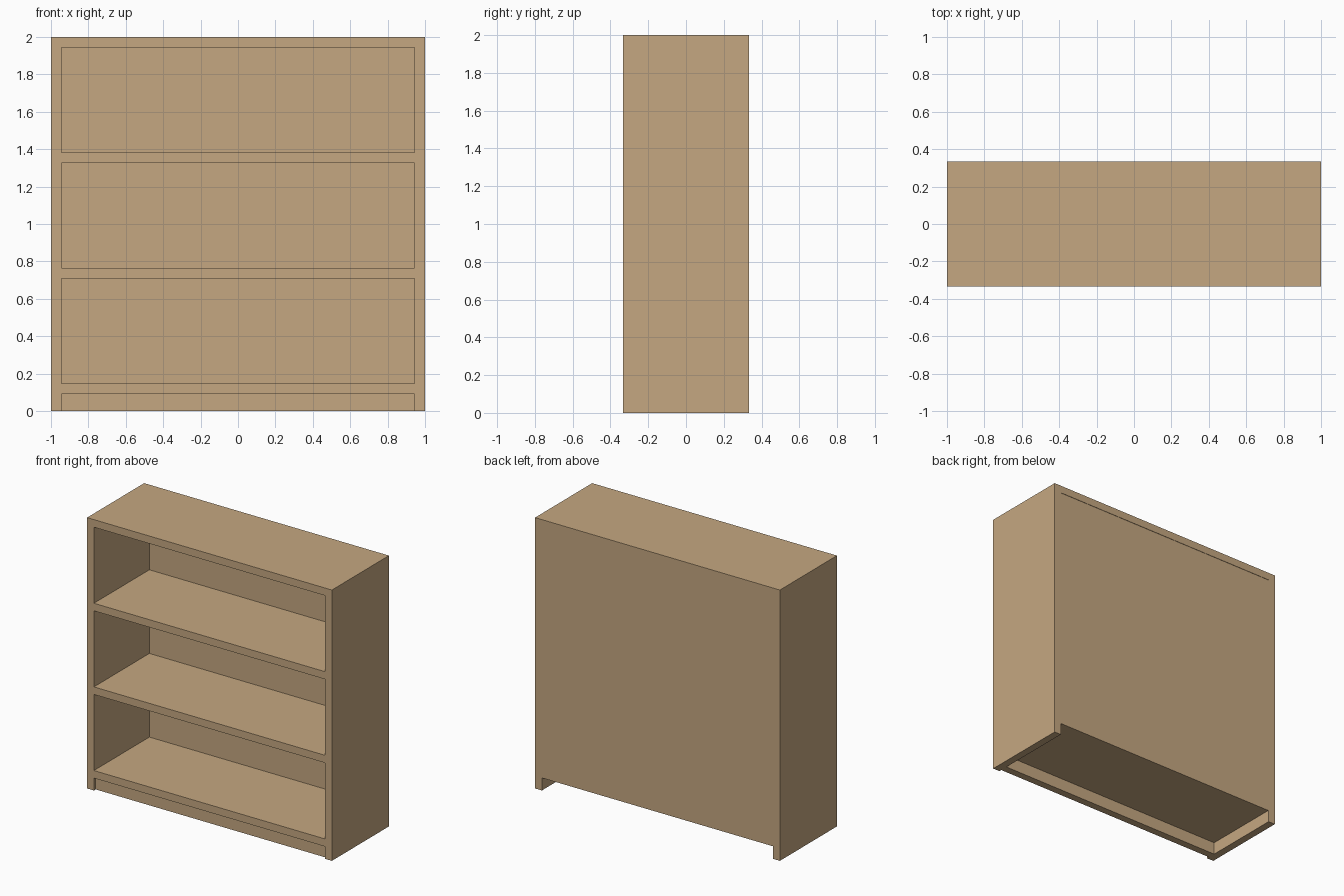
import bpy

if "Cube" in bpy.data.objects:
    bpy.data.objects.remove(bpy.data.objects["Cube"])

W, D, H = 1.0, 0.333, 2.0   # half width, half depth, height
T = 0.056                   # board thickness
INNER = W - T               # inner face of the side panels

wood = bpy.data.materials.new("wood")
wood.diffuse_color = (0.56, 0.39, 0.22, 1)
wood.use_nodes = True
wood.node_tree.nodes["Principled BSDF"].inputs["Base Color"].default_value = wood.diffuse_color


def board(name, x, y, z):
    """Box spanning the given (min, max) ranges."""
    bpy.ops.mesh.primitive_cube_add(size=1)
    ob = bpy.context.object
    ob.name = name
    for v in ob.data.vertices:
        v.co = [lo + (c + 0.5) * (hi - lo) for c, (lo, hi) in zip(v.co, (x, y, z))]
    ob.data.materials.append(wood)
    return ob


# Side panels
board("left_side", (-W, -INNER), (-D, D), (0, H))
board("right_side", (INNER, W), (-D, D), (0, H))

# Top board, full depth
span = (-INNER, INNER)
board("top", span, (-D, D), (H - T, H))

# Thin back panel, set just inside the rear edge
BACK_IN, BACK_OUT = 0.314, 0.33
BASE = 0.091
board("back_panel", span, (BACK_IN, BACK_OUT), (BASE, H - T))

# Bottom board and two evenly spaced shelves
step = (H - T - BASE) / 3
for i, name in enumerate(("bottom_shelf", "lower_shelf", "upper_shelf")):
    z = BASE + i * step
    board(name, span, (-D, BACK_IN), (z, z + T))

# Recessed kick board under the bottom shelf
board("kick_board", span, (-D + 0.02, -D + 0.02 + T), (0, BASE))
